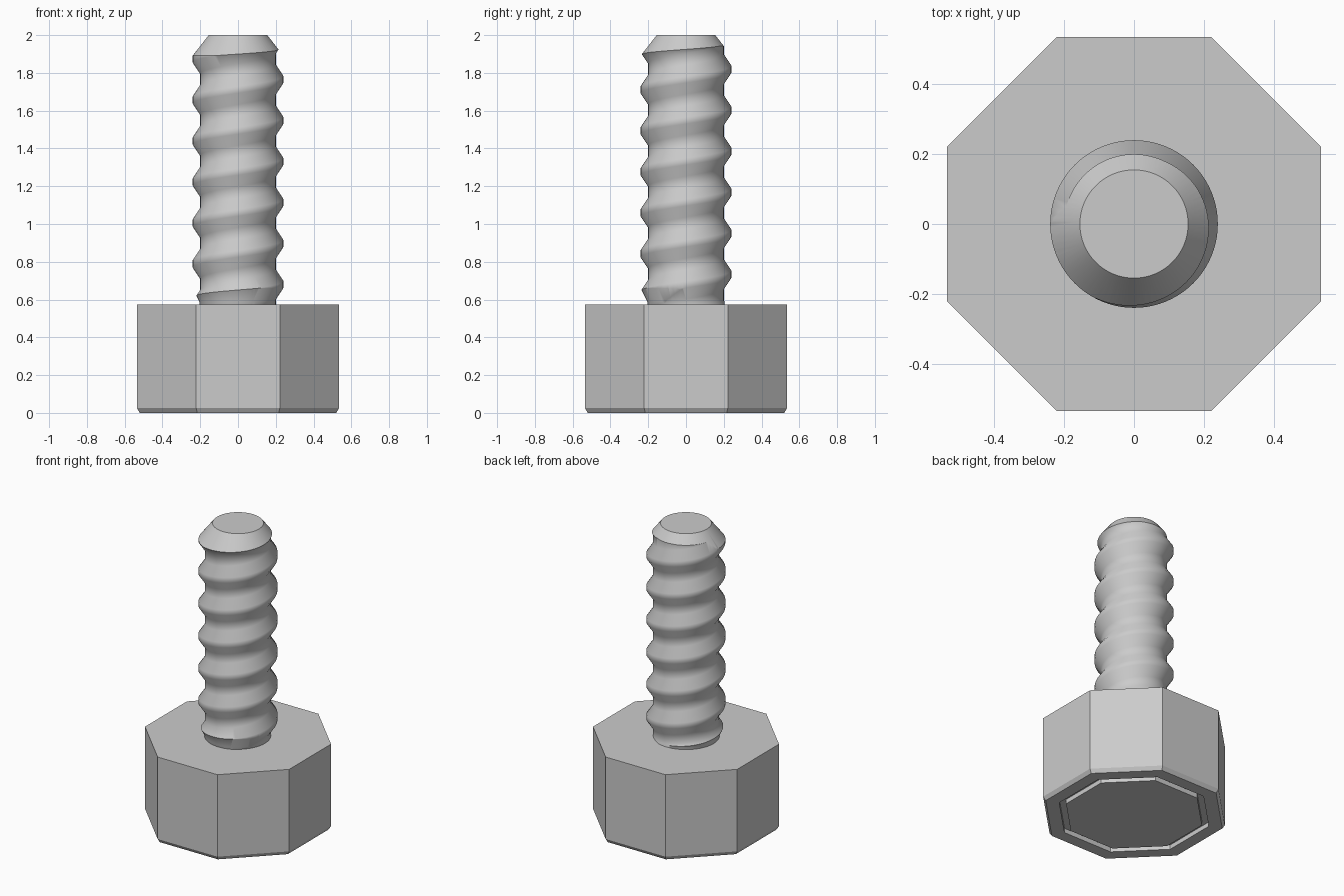
import bpy, bmesh
from math import cos, sin, pi

cube = bpy.data.objects.get("Cube")
if cube:
    bpy.data.objects.remove(cube, do_unlink=True)

steel = bpy.data.materials.new("grey_steel")
steel.use_nodes = True
GREY = (0.6, 0.6, 0.6, 1)
steel.diffuse_color = GREY
steel.node_tree.nodes["Principled BSDF"].inputs["Base Color"].default_value = GREY


def make_object(name, bm):
    bmesh.ops.recalc_face_normals(bm, faces=bm.faces)
    mesh = bpy.data.meshes.new(name)
    bm.to_mesh(mesh)
    bm.free()
    mesh.materials.append(steel)
    obj = bpy.data.objects.new(name, mesh)
    bpy.context.collection.objects.link(obj)
    return obj


def lathe(name, profile, sides, flats=False):
    """Turn (radius, z) points round the z axis; flats measures radius to the flats."""
    bm = bmesh.new()
    grow = 1 / cos(pi / sides) if flats else 1
    rings = []
    for r, z in profile:
        angles = [2 * pi * (i + 0.5) / sides for i in range(sides)]
        rings.append([bm.verts.new((r * grow * cos(a), r * grow * sin(a), z)) for a in angles])
    for low, high in zip(rings, rings[1:]):
        for i in range(sides):
            k = (i + 1) % sides
            bm.faces.new((low[i], low[k], high[k], high[i]))
    bm.faces.new(rings[0])
    bm.faces.new(rings[-1])
    return make_object(name, bm)


def threaded_rod(name, start, pitch, turns, section, sides):
    """Sweep one thread section (radius, height) up a helix and close both ends."""
    bm = bmesh.new()
    step = len(section)
    rows = turns * step
    columns = []
    for i in range(sides):
        a = 2 * pi * i / sides
        column = []
        for j in range(rows + 1 + (step if i == 0 else 0)):
            r, h = section[j % step]
            z = start + h + pitch * (j // step + i / sides)
            column.append(bm.verts.new((r * cos(a), r * sin(a), z)))
        columns.append(column)
    # the last column joins the first one a full pitch higher
    columns.append(columns[0][step:])
    for left, right in zip(columns, columns[1:]):
        for j in range(rows):
            bm.faces.new((left[j], right[j], right[j + 1], left[j + 1]))
    # fan each open end to a point on the axis
    rim = [e for e in bm.edges if e.is_boundary]
    middle = start + pitch * turns / 2
    for upper in (False, True):
        part = [e for e in rim if (e.verts[0].co.z > middle) == upper]
        height = sum(e.verts[0].co.z for e in part) / len(part)
        hub = bm.verts.new((0, 0, height))
        for e in part:
            bm.faces.new((e.verts[0], e.verts[1], hub))
    return make_object(name, bm)


# octagonal head with a chamfered base and a groove underneath
lathe("bolt_head", [(0.40, 0), (0.40, 0.03), (0.44, 0.03), (0.44, 0), (0.52, 0),
                    (0.535, 0.025), (0.535, 0.575)], 8, flats=True)

# threaded shank, trimmed to a tapered tip and a plain neck
shank = threaded_rod("threaded_shank", 0.246, 0.217, 9,
                     [(0.24, -0.018), (0.24, 0.018), (0.2, 0.078), (0.2, 0.139)], 80)
blank = lathe("shank_trim", [(0.205, 0.5), (0.205, 0.59), (0.245, 0.67),
                             (0.245, 1.885), (0.155, 2.0)], 72)
blank.hide_render = True
trim = shank.modifiers.new("trim", "BOOLEAN")
trim.operation = "INTERSECT"
trim.solver = "EXACT"
trim.object = blank

# apply the trim, then smooth the round surfaces
bpy.ops.object.select_all(action="DESELECT")
bpy.context.view_layer.objects.active = shank
shank.select_set(True)
bpy.ops.object.modifier_apply(modifier=trim.name)
bpy.data.objects.remove(blank, do_unlink=True)
bpy.ops.object.shade_smooth_by_angle(angle=0.64)
